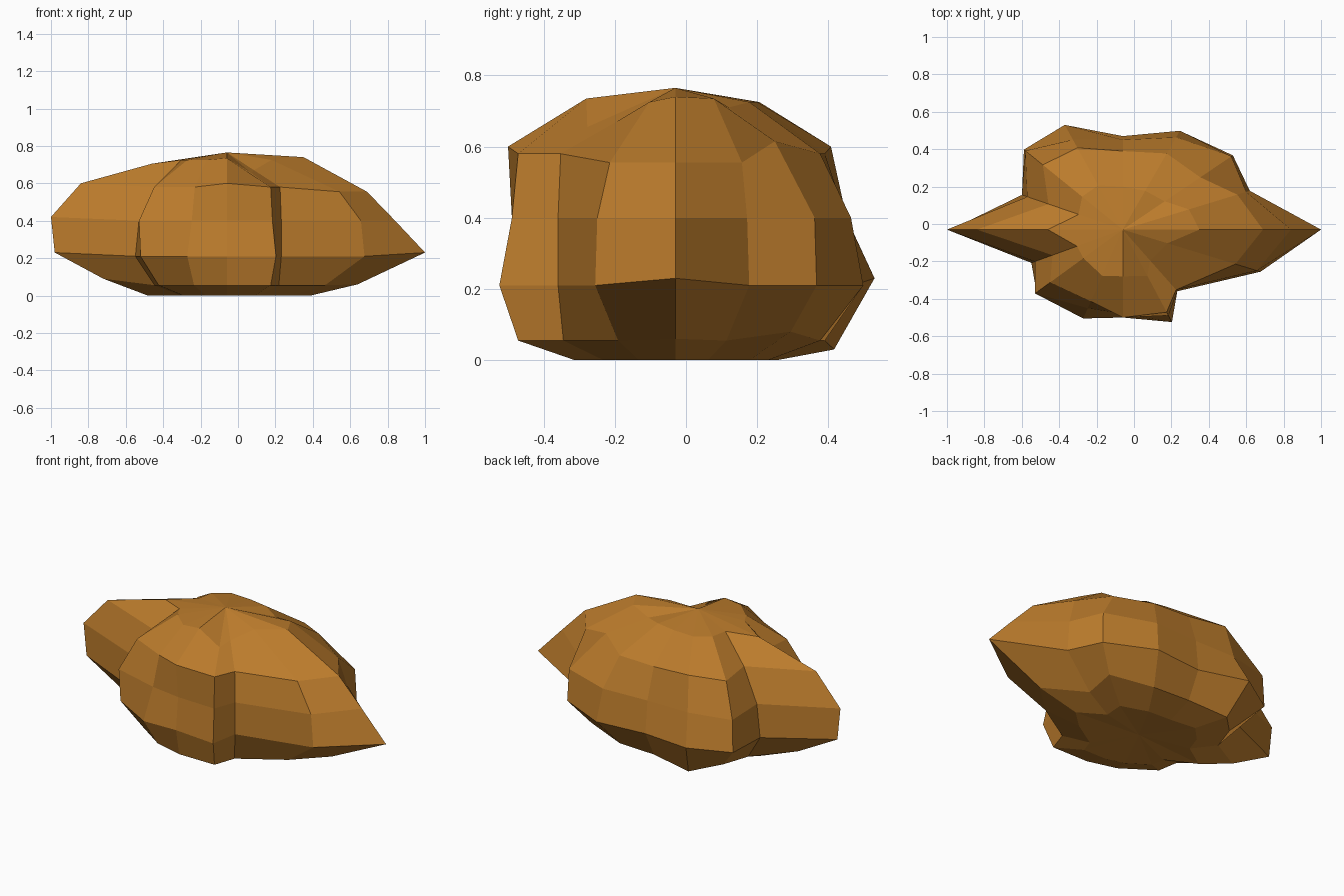
import bpy, bmesh, math

# Each meridian: direction in degrees, then the radius on five rings from top to bottom
MERIDIANS = [
    (0,   .41, .75, .90, 1.06, .70),
    (17,  .37, .64, .69, .71, .49),
    (34,  .27, .50, .70, .71, .58),
    (60,  .24, .47, .57, .61, .47),
    (90,  .23, .42, .48, .50, .42),
    (119, .27, .50, .55, .64, .51),
    (141, .28, .55, .67, .68, .49),
    (161, .25, .42, .54, .57, .46),
    (180, .40, .78, .94, .92, .66),
    (200, .26, .40, .50, .52, .41),
    (216, .26, .48, .58, .57, .45),
    (246, .27, .42, .46, .52, .43),
    (270, .25, .47, .45, .47, .44),
    (298, .28, .50, .52, .56, .50),
    (311.5, .22, .43, .44, .44, .42),
    (343, .25, .63, .75, .77, .55),
]
RING_Z = (.725, .58, .40, .21, .055, .01)
# Height nudges: (meridian, ring) -> z
NUDGE = {(0, 0): .74, (0, 1): .555, (0, 3): .23, (0, 4): .06,
         (1, 0): .735, (1, 1): .555, (2, 0): .71, (2, 1): .615, (2, 4): .08,
         (5, 1): .60, (5, 3): .23, (5, 4): .03,
         (8, 0): .705, (8, 1): .60, (8, 2): .42, (8, 3): .23, (8, 4): .09,
         (12, 0): .735, (12, 1): .60,
         (13, 0): .655, (14, 0): .67, (15, 1): .555}
CX, CY = -.06, -.03

bm = bmesh.new()
top = bm.verts.new((CX, CY, .765))
bottom = bm.verts.new((CX, CY, .025))   # slightly dished underside
cols = []
for i, (deg, *radii) in enumerate(MERIDIANS):
    a = math.radians(deg)
    radii.append(radii[-1] * .64)       # small sixth ring under the rock
    cols.append([bm.verts.new((CX + r * math.cos(a), CY + r * math.sin(a),
                               NUDGE.get((i, k), RING_Z[k]) - (.01 if k == 5 else 0)))
                 for k, r in enumerate(radii)])

# Skin the rings, closing with triangle fans at both poles
for i, a in enumerate(cols):
    b = cols[(i + 1) % len(cols)]
    bm.faces.new((top, a[0], b[0]))
    bm.faces.new((bottom, b[-1], a[-1]))
    for k in range(len(a) - 1):
        bm.faces.new((a[k], a[k + 1], b[k + 1], b[k]))
bmesh.ops.recalc_face_normals(bm, faces=bm.faces)

mesh = bpy.data.meshes.new("rock")
bm.to_mesh(mesh)
bm.free()
rock = bpy.data.objects.new("rock", mesh)
bpy.context.collection.objects.link(rock)

# Ochre stone colour
mat = bpy.data.materials.new("ochre_stone")
mat.diffuse_color = (.50, .20, .025, 1)
mesh.materials.append(mat)
